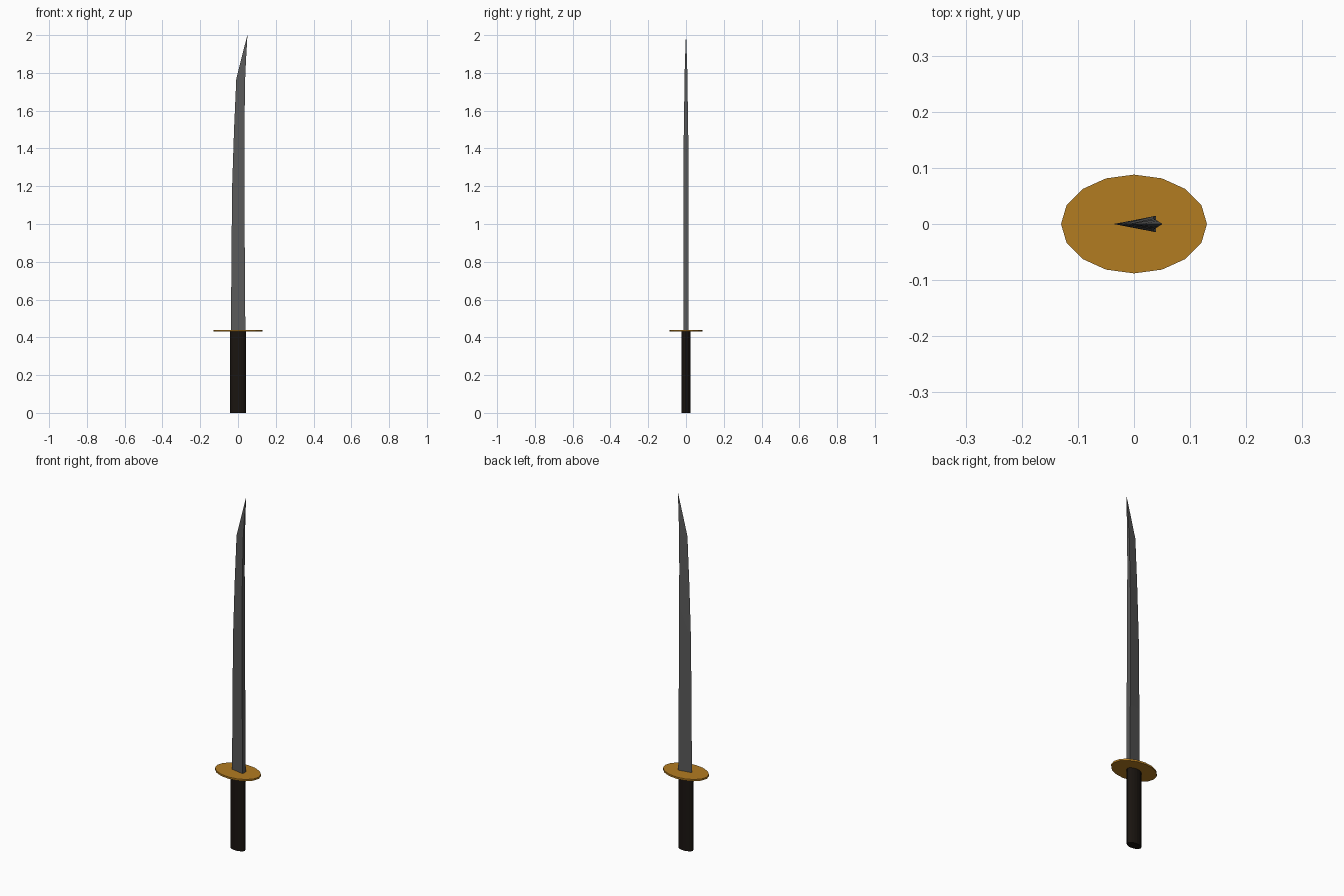
import bpy, bmesh
from math import cos, sin, pi

if "Cube" in bpy.data.objects:
    bpy.data.objects.remove(bpy.data.objects["Cube"])


def material(name, rgb):
    m = bpy.data.materials.new(name)
    m.diffuse_color = (*rgb, 1)
    m.use_nodes = True
    m.node_tree.nodes["Principled BSDF"].inputs["Base Color"].default_value = m.diffuse_color
    return m


def loft(name, rings, mat):
    """Skin a stack of equal-sized rings and cap both ends."""
    bm = bmesh.new()
    loops = [[bm.verts.new(p) for p in ring] for ring in rings]
    n = len(loops[0])
    for a, b in zip(loops, loops[1:]):
        for i in range(n):
            j = (i + 1) % n
            bm.faces.new((a[i], a[j], b[j], b[i]))
    bm.faces.new(loops[0][::-1])
    bm.faces.new(loops[-1])
    bmesh.ops.remove_doubles(bm, verts=bm.verts, dist=1e-5)
    bmesh.ops.recalc_face_normals(bm, faces=bm.faces)
    mesh = bpy.data.meshes.new(name)
    bm.to_mesh(mesh)
    bm.free()
    obj = bpy.data.objects.new(name, mesh)
    bpy.context.collection.objects.link(obj)
    mesh.materials.append(mat)
    return obj


def ellipse(rx, ry, z, n=16):
    return [(rx * cos(2 * pi * i / n), ry * sin(2 * pi * i / n), z) for i in range(n)]


steel = material("steel", (0.1, 0.1, 0.1))
brass = material("brass", (0.45, 0.2, 0.015))
wrap = material("dark_wrap", (0.01, 0.007, 0.005))

# Grip and oval guard
loft("grip", [ellipse(0.043, 0.025, 0), ellipse(0.043, 0.025, 0.43)], wrap)
loft("guard", [ellipse(0.13, 0.088, 0.43), ellipse(0.13, 0.088, 0.44)], brass)

# Curved blade: height and x of cutting edge, height and x of flat spine, half thickness
stations = [
    (0.435, -0.037, 0.435, 0.039, 0.014),
    (0.80, -0.035, 0.80, 0.036, 0.014),
    (1.20, -0.031, 1.38, 0.034, 0.0135),
    (1.50, -0.021, 1.58, 0.035, 0.010),
    (1.77, -0.009, 1.77, 0.038, 0.008),
    (1.86, 0.0135, 1.86, 0.042, 0.0055),
    (1.998, 0.049, 2.0, 0.050, 0.0005),
]
loft("blade", [[(xe, 0, ze), (xs, -t, zs), (xs, t, zs)]
               for ze, xe, zs, xs, t in stations], steel)
